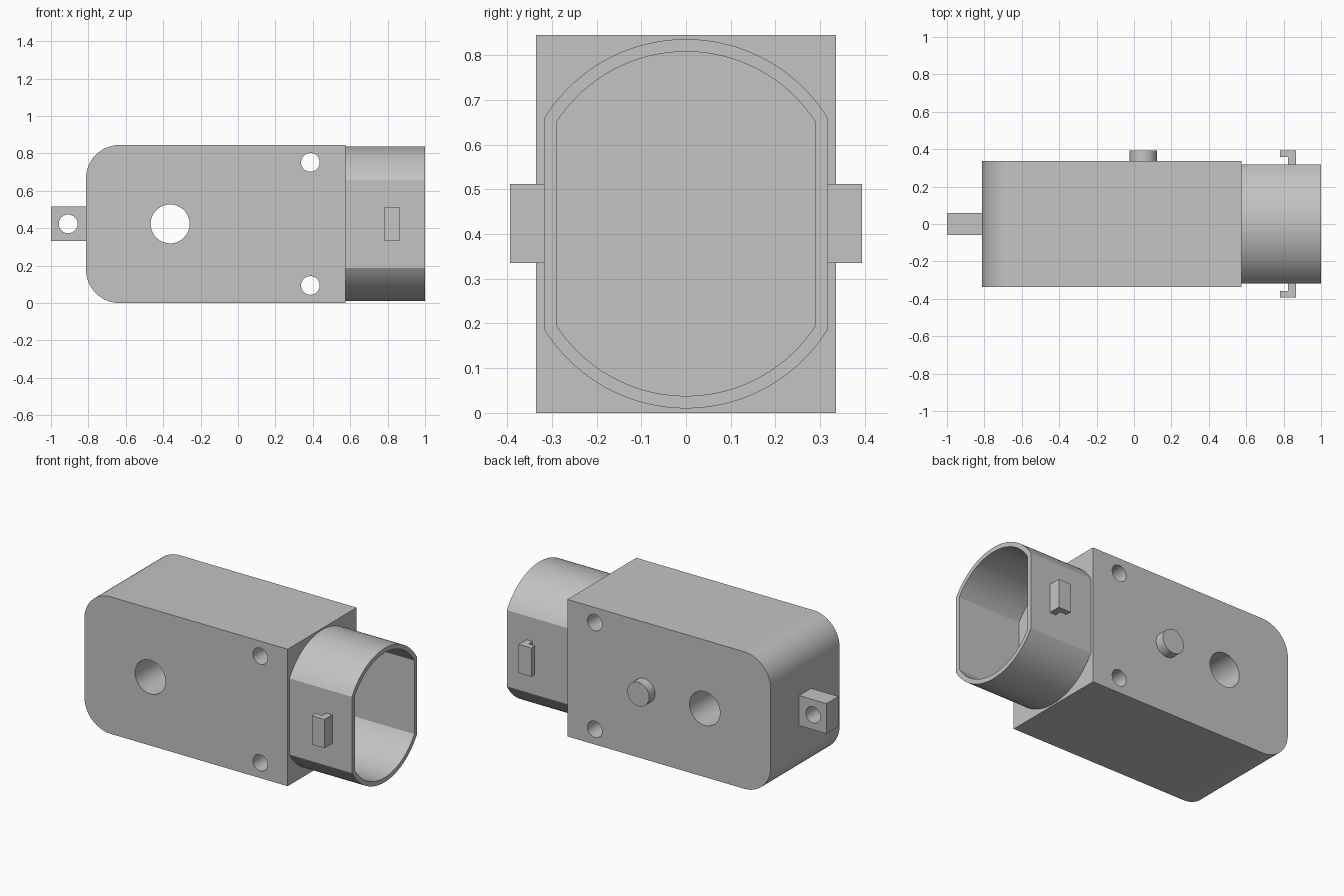
import bpy, bmesh
from math import radians, sin, cos, asin
from mathutils import Vector

cube = bpy.data.objects.get("Cube")
if cube:
    bpy.data.objects.remove(cube, do_unlink=True)

grey = bpy.data.materials.new("plain grey")
grey.use_nodes = True
colour = (0.55, 0.55, 0.55, 1)
grey.diffuse_color = colour
grey.node_tree.nodes["Principled BSDF"].inputs["Base Color"].default_value = colour

MID = 0.423      # height of the centre line
HEIGHT = 0.845
DEPTH = 0.336    # half depth of the body


def prism(name, outline, axis, start, end):
    """Extrude an outline of (u, z) points along 'x' or 'y'."""
    def place(u, z):
        return Vector((start, u, z)) if axis == "x" else Vector((u, start, z))
    bm = bmesh.new()
    face = bm.faces.new([bm.verts.new(place(u, z)) for u, z in outline])
    grown = bmesh.ops.extrude_face_region(bm, geom=[face])["geom"]
    shift = Vector((end - start, 0, 0)) if axis == "x" else Vector((0, end - start, 0))
    bmesh.ops.translate(bm, vec=shift, verts=[g for g in grown if isinstance(g, bmesh.types.BMVert)])
    bmesh.ops.recalc_face_normals(bm, faces=bm.faces)
    mesh = bpy.data.meshes.new(name)
    bm.to_mesh(mesh)
    bm.free()
    mesh.materials.append(grey)
    obj = bpy.data.objects.new(name, mesh)
    bpy.context.collection.objects.link(obj)
    return obj


def arc(cx, cz, r, a, b, steps):
    angles = [radians(a + (b - a) * i / steps) for i in range(steps + 1)]
    return [(cx + r * cos(t), cz + r * sin(t)) for t in angles]


def circle(cx, cz, r):
    return arc(cx, cz, r, 0, 360, 48)[:-1]


def rect(u0, u1, z0, z1):
    return [(u0, z0), (u1, z0), (u1, z1), (u0, z1)]


def select_only(obj):
    bpy.ops.object.select_all(action="DESELECT")
    obj.select_set(True)
    bpy.context.view_layer.objects.active = obj


def cut(obj, cutter):
    mod = obj.modifiers.new("cut", "BOOLEAN")
    mod.operation = "DIFFERENCE"
    mod.solver = "EXACT"
    mod.object = cutter
    select_only(obj)
    bpy.ops.object.modifier_apply(modifier=mod.name)
    bpy.data.objects.remove(cutter, do_unlink=True)


def oval(half_width, radius):
    """Flat sides joined by a shallow arc above and below."""
    spread = 90 - asin(half_width / radius) * 180 / 3.14159265
    lift = 0.04
    return (arc(0, MID + lift, radius, spread, 180 - spread, 40)
            + arc(0, MID - lift, radius, 180 + spread, 360 - spread, 40))


# Body with two rounded corners and through holes
r = 0.18
left, right = -0.813, 0.574
body = prism("body", [(right, 0), (right, HEIGHT)]
             + arc(left + r, HEIGHT - r, r, 90, 180, 16)
             + arc(left + r, r, r, 180, 270, 16), "y", -DEPTH, DEPTH)
for x, z, radius in ((-0.363, MID, 0.104), (0.387, 0.752, 0.05), (0.387, 0.094, 0.05)):
    cut(body, prism("hole_cutter", circle(x, z, radius), "y", -1, 1))

# Hollow collar open at the end
collar = prism("collar", oval(0.318, 0.373), "x", right - 0.005, 1)
cut(collar, prism("collar_cutter", oval(0.29, 0.345), "x", 0.4, 1.2))

# Lug with a cross hole
lug = prism("lug", rect(-1, left + 0.005, 0.331, 0.517), "y", -0.058, 0.058)
cut(lug, prism("lug_cutter", circle(-0.908, MID, 0.05), "y", -1, 1))

# Round button on the back
button = prism("button", circle(0.05, MID, 0.074), "y", DEPTH - 0.005, 0.394)

# Hooked clips on both sides of the collar
parts = [body, collar, lug, button]
for side, name in ((-1, "front_clip"), (1, "back_clip")):
    clip = prism(name, rect(0.824, 0.866, 0.335, 0.512), "y", side * 0.31, side * 0.394)
    hook = prism("hook", rect(0.78, 0.866, 0.335, 0.512), "y", side * 0.357, side * 0.394)
    mod = clip.modifiers.new("join", "BOOLEAN")
    mod.operation = "UNION"
    mod.solver = "EXACT"
    mod.object = hook
    select_only(clip)
    bpy.ops.object.modifier_apply(modifier=mod.name)
    bpy.data.objects.remove(hook, do_unlink=True)
    parts.append(clip)

for part in parts:
    select_only(part)
    bpy.ops.object.shade_smooth_by_angle(angle=radians(25))
